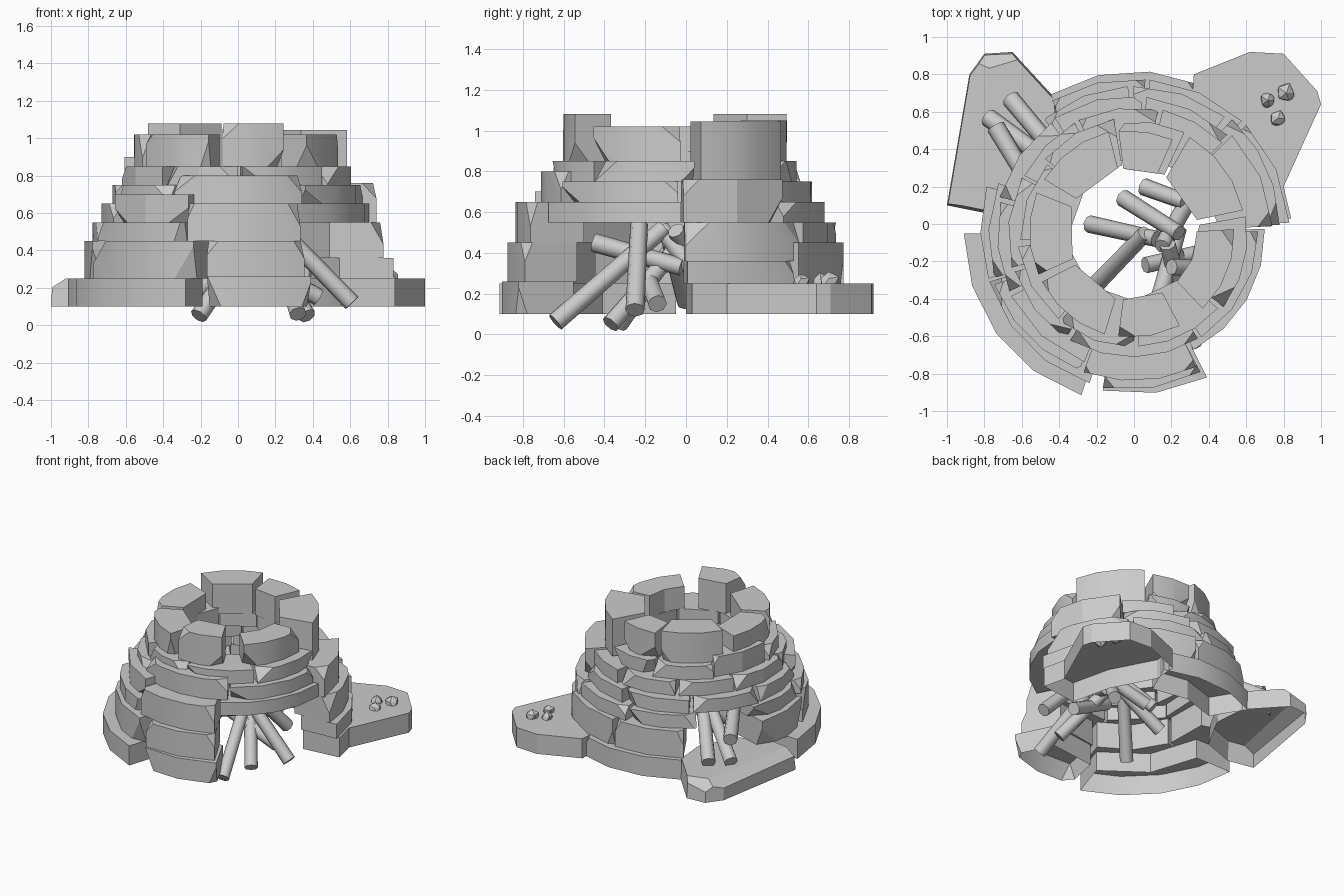
import bpy, bmesh, math, random
from mathutils import Vector, Matrix

if "Cube" in bpy.data.objects:
    bpy.data.objects.remove(bpy.data.objects["Cube"])

random.seed(11)
CX, CY = 0.0, -0.05


def finish(bm, name, smooth=20):
    bmesh.ops.recalc_face_normals(bm, faces=bm.faces[:])
    me = bpy.data.meshes.new(name)
    bm.to_mesh(me)
    bm.free()
    ob = bpy.data.objects.new(name, me)
    bpy.context.collection.objects.link(ob)
    bpy.ops.object.select_all(action='DESELECT')
    ob.select_set(True)
    bpy.context.view_layer.objects.active = ob
    bpy.ops.object.shade_smooth_by_angle(angle=math.radians(smooth))
    return ob


def prism(bm, low, high):
    a = [bm.verts.new(p) for p in low]
    b = [bm.verts.new(p) for p in high]
    n = len(a)
    bm.faces.new(a[::-1])
    bm.faces.new(b)
    for i in range(n):
        j = (i + 1) % n
        bm.faces.new((a[i], a[j], b[j], b[i]))


def chip(bm, point, normal):
    # slice a corner off and close the cut
    bmesh.ops.bisect_plane(bm, geom=bm.verts[:] + bm.edges[:] + bm.faces[:],
                           plane_co=point, plane_no=normal, clear_outer=True)
    bmesh.ops.holes_fill(bm, edges=[e for e in bm.edges if e.is_boundary])


def open_bottom(bm):
    bm.normal_update()
    zmin = min(v.co.z for v in bm.verts)
    flat = [f for f in bm.faces if all(v.co.z < zmin + 1e-4 for v in f.verts)]
    bmesh.ops.delete(bm, geom=flat, context='FACES')


def stone(name, a0, a1, z0, z1, r, depth, hollow=False, chips=True, yaw=3.0):
    # curved wall block with a flat or folded inner side, angles in degrees
    bm = bmesh.new()
    r += random.uniform(-0.01, 0.012)
    n = max(2, round((a1 - a0) / 17))
    angs = [math.radians(a0 + (a1 - a0) * i / n) for i in range(n + 1)]
    mid = (angs[0] + angs[-1]) / 2
    inner = (angs[-1], mid, angs[0]) if a1 - a0 > 48 else (angs[-1], angs[0])

    def pt(rad, a, z):
        return Vector((CX + rad * math.cos(a), CY + rad * math.sin(a), z))

    def ring(z):
        return [pt(r, a, z) for a in angs] + [pt(r - depth, a, z) for a in inner]
    prism(bm, ring(z0), ring(z1))
    if chips:
        for a, s in ((angs[0], -1), (angs[-1], 1)):
            if random.random() < 0.7:
                zs = random.choice((1, 1, -1))
                c = pt(r, a, z1 if zs > 0 else z0)
                out = Vector((math.cos(a), math.sin(a), 0))
                tan = Vector((-math.sin(a), math.cos(a), 0)) * s
                nrm = (out + tan * random.uniform(0.3, 0.9)
                       + Vector((0, 0, zs * random.uniform(0.3, 1.0)))).normalized()
                chip(bm, c - nrm * random.uniform(0.025, 0.06), nrm)
    if hollow:
        open_bottom(bm)
    # slightly skewed placement
    bmesh.ops.rotate(bm, verts=bm.verts[:], cent=pt(r - depth / 2, mid, z0),
                     matrix=Matrix.Rotation(math.radians(random.uniform(-yaw, yaw)), 3, 'Z'))
    finish(bm, name)


def course(name, r, depth, blocks, **kw):
    for i, (a0, a1, z0, z1) in enumerate(blocks):
        stone(f"{name}_{i + 1}", a0, a1, z0, z1, r, depth, **kw)


# wall courses, bottom to top: (start angle, end angle, low z, high z)
course("foundation_stone", 0.91, 0.3, [(180, 252, 0.1, 0.25)], hollow=True, chips=False, yaw=0)
course("front_foundation_stone", 0.85, 0.3, [(259, 297, 0.1, 0.26)], hollow=True, yaw=1)
course("back_foundation_stone", 0.86, 0.28, [(66, 121, 0.1, 0.25)], hollow=True, yaw=1)
course("lower_stone", 0.83, 0.29, [
    (4, 44, 0.25, 0.36), (46, 84, 0.25, 0.45), (86, 122, 0.25, 0.45),
    (162, 197, 0.25, 0.45), (199, 254, 0.25, 0.45), (258, 295, 0.26, 0.45)])
course("middle_stone", 0.785, 0.29, [
    (4, 50, 0.36, 0.55), (52, 90, 0.45, 0.55), (92, 128, 0.45, 0.55),
    (160, 198, 0.45, 0.55), (200, 248, 0.45, 0.55), (250, 295, 0.45, 0.65)])
course("shoulder_stone", 0.73, 0.28, [
    (3, 45, 0.55, 0.76), (47, 85, 0.55, 0.65), (87, 125, 0.55, 0.65),
    (127, 165, 0.55, 0.65), (167, 205, 0.55, 0.65), (207, 249, 0.55, 0.7)])
course("lintel_stone", 0.69, 0.27, [(297, 362, 0.55, 0.65)], chips=False, yaw=0)
course("upper_stone", 0.67, 0.26, [
    (303, 361, 0.65, 0.75), (46, 77, 0.65, 0.75), (79, 116, 0.65, 0.75),
    (118, 152, 0.65, 0.75), (154, 196, 0.65, 0.75), (198, 237, 0.65, 0.75),
    (239, 301, 0.65, 0.8)], yaw=2)
course("neck_stone", 0.61, 0.25, [
    (-40, 8, 0.75, 0.85), (63, 98, 0.75, 0.85), (100, 140, 0.75, 0.85),
    (142, 184, 0.75, 0.9), (186, 228, 0.75, 0.85), (230, 270, 0.75, 0.85),
    (272, 318, 0.75, 0.85)])
course("rim_stone", 0.55, 0.2, [
    (68, 99, 0.85, 1.05), (104, 149, 0.85, 1.08), (157, 203, 0.85, 1.02),
    (208, 254, 0.85, 1.02), (261, 296, 0.85, 1.08), (312, 362, 0.85, 1.02)], yaw=2)
course("tall_rim_stone", 0.6, 0.25, [(12, 60, 0.76, 1.045)], yaw=0)


# ground slabs, open underneath
def slab(name, outline, inset, cuts=()):
    bm = bmesh.new()
    mx = sum(p[0] for p in outline) / len(outline)
    my = sum(p[1] for p in outline) / len(outline)
    prism(bm, [(x, y, 0.1) for x, y in outline],
          [(mx + (x - mx) * inset, my + (y - my) * inset, 0.25) for x, y in outline])
    for p, n in cuts:
        chip(bm, Vector(p), Vector(n).normalized())
    open_bottom(bm)
    finish(bm, name)


slab("log_slab", [(-1.0, 0.1), (-0.88, 0.8), (-0.8, 0.91), (-0.65, 0.92), (-0.42, 0.67),
                  (-0.4, 0.42), (-0.55, 0.15), (-0.8, 0.06)], 0.97,
     [((-0.84, 0.5, 0.25), (-1, 0.2, 1.6)), ((-0.75, 0.84, 0.25), (-0.3, 1, 1.1))])
slab("pebble_slab", [(0.31, 0.62), (0.32, 0.8), (0.62, 0.92), (0.8, 0.91), (0.98, 0.71),
                     (1.0, 0.64), (0.8, 0.2), (0.84, 0.03), (0.55, 0.0), (0.48, 0.3)], 1.0)


# pebbles
for i, (x, y, s) in enumerate([(0.715, 0.66, 0.048), (0.815, 0.7, 0.056), (0.77, 0.565, 0.052)]):
    bm = bmesh.new()
    bmesh.ops.create_icosphere(bm, subdivisions=1, radius=s)
    for v in bm.verts:
        v.co *= random.uniform(0.75, 1.1)
        v.co += Vector((x, y, 0.255))
    finish(bm, f"pebble_{i + 1}", 10)


# logs: base, top, radius
def log(name, a, b, r):
    a, b = Vector(a), Vector(b)
    bm = bmesh.new()
    bmesh.ops.create_cone(bm, cap_ends=True, segments=8, radius1=r, radius2=r * 0.92,
                          depth=(b - a).length)
    q = (b - a).to_track_quat('Z', 'Y')
    for v in bm.verts:
        v.co = q @ v.co + (a + b) / 2
    finish(bm, name, 50)


FIRE_LOGS = [
    ((0.61, -0.25, 0.12), (0.2, -0.23, 0.54)), ((0.32, -0.64, 0.06), (0.18, -0.11, 0.52)),
    ((0.37, -0.37, 0.05), (0.14, -0.05, 0.42)), ((-0.21, -0.33, 0.05), (0.06, -0.05, 0.45)),
    ((-0.24, 0.0, 0.16), (0.12, -0.08, 0.46)), ((-0.06, 0.14, 0.22), (0.24, -0.05, 0.51)),
    ((0.05, 0.2, 0.17), (0.27, 0.12, 0.3)), ((0.31, 0.16, 0.15), (0.15, -0.12, 0.52)),
    ((0.43, -0.14, 0.15), (0.06, -0.22, 0.36)), ((0.12, -0.45, 0.45), (0.24, -0.02, 0.33))]
for i, (a, b) in enumerate(FIRE_LOGS):
    log(f"fire_log_{i + 1}", a, b, 0.047)
SIDE_LOGS = [
    ((-0.78, 0.57, 0.28), (-0.46, 0.34, 0.5)), ((-0.66, 0.67, 0.28), (-0.4, 0.36, 0.5)),
    ((-0.74, 0.52, 0.42), (-0.56, 0.22, 0.5))]
for i, (a, b) in enumerate(SIDE_LOGS):
    log(f"side_log_{i + 1}", a, b, 0.05)
